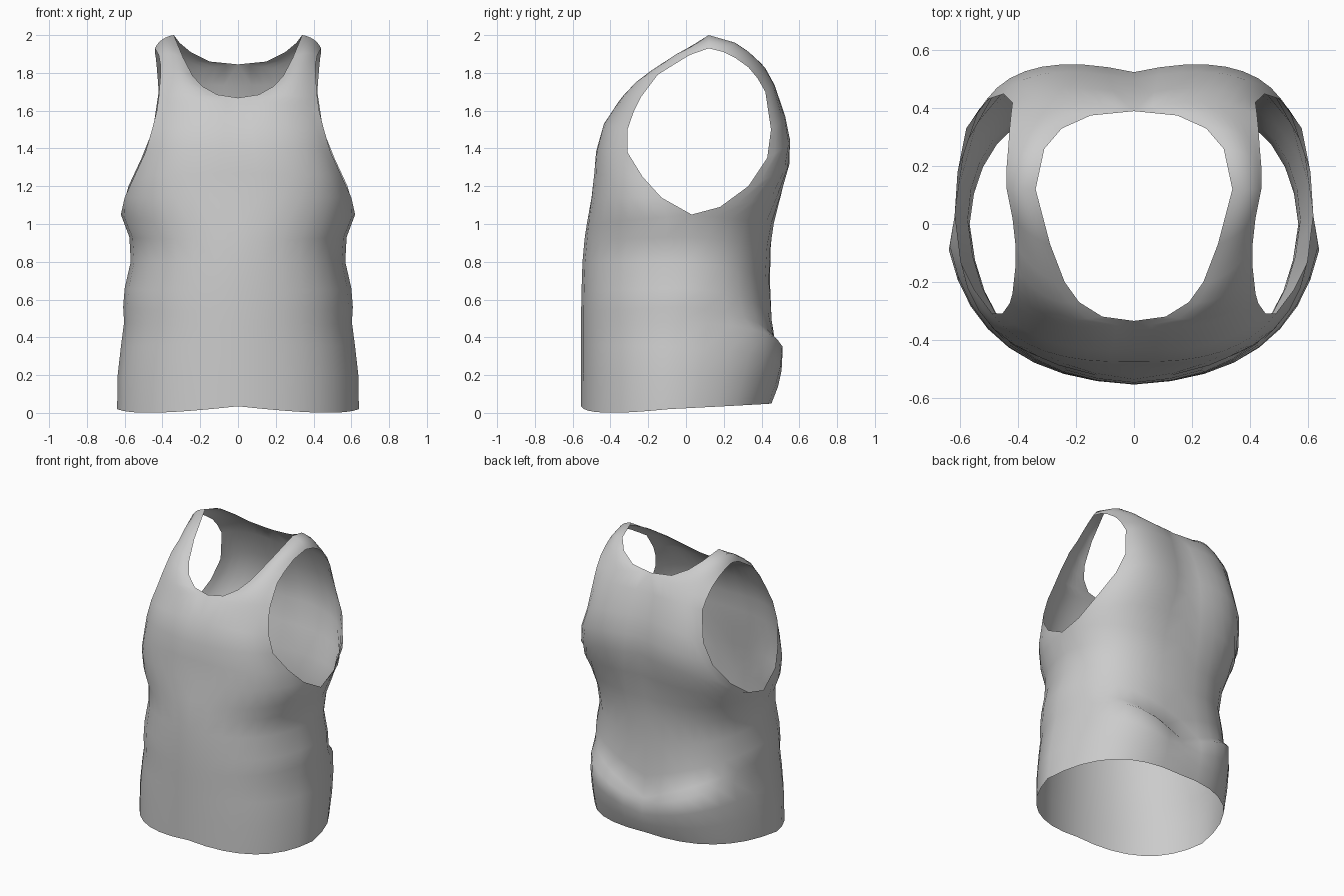
import bpy, bmesh
from mathutils import Vector

COLS = 8

# Torso rings: front z, y / side z, x / back z, y / back control x, y, z
# (rows 2-4 form the bunched V-shaped fold across the lower back)
RINGS = [
    (.035, -.555, .02, .64, .05, .45, .58, .50, .05),
    (.20, -.555, .20, .637, .12, .475, .57, .57, .20),
    (.36, -.555, .35, .62, .19, .485, .56, .62, .33),
    (.46, -.555, .48, .603, .26, .485, .54, .64, .47),
    (.54, -.555, .56, .608, .30, .47, .54, .53, .53),
    (.65, -.553, .66, .60, .45, .455, .56, .48, .63),
    (.80, -.548, .80, .568, .68, .445, .54, .45, .75),
    (.92, -.537, .93, .575, .86, .447, .56, .47, .90),
]

# Upper rows: centre/neckline point, bulge control, armhole point
FRONT = [
    ((0, -.525, 1.0), (.59, -.52, 1.0), (.62, .03, 1.05)),
    ((0, -.50, 1.14), (.53, -.52, 1.14), (.60, -.13, 1.14)),
    ((0, -.485, 1.27), (.46, -.505, 1.26), (.55, -.23, 1.25)),
    ((0, -.475, 1.38), (.36, -.49, 1.40), (.49, -.31, 1.38)),
    ((0, -.43, 1.53), (.30, -.46, 1.53), (.455, -.31, 1.50)),
    ((0, -.335, 1.668), (.25, -.40, 1.63), (.43, -.275, 1.60)),
    ((.11, -.32, 1.685), (.30, -.36, 1.68), (.42, -.24, 1.67)),
    ((.19, -.27, 1.73), (.31, -.29, 1.76), (.41, -.15, 1.79)),
    ((.24, -.20, 1.785), (.33, -.20, 1.83), (.41, -.07, 1.84)),
    ((.29, -.07, 1.88), (.36, -.05, 1.92), (.42, .02, 1.895)),
    ((.34, .12, 2.0), (.41, .12, 1.99), (.44, .12, 1.93)),
]
BACK = [
    ((0, .46, 1.0), (.58, .51, 1.0), (.62, .03, 1.05)),
    ((0, .495, 1.17), (.54, .565, 1.15), (.61, .18, 1.09)),
    ((0, .525, 1.33), (.42, .615, 1.31), (.58, .33, 1.20)),
    ((0, .525, 1.45), (.38, .61, 1.45), (.51, .43, 1.35)),
    ((0, .50, 1.58), (.35, .57, 1.58), (.45, .45, 1.50)),
    ((0, .45, 1.73), (.30, .50, 1.75), (.42, .42, 1.70)),
    ((0, .39, 1.845), (.25, .46, 1.82), (.425, .38, 1.77)),
    ((.15, .375, 1.86), (.30, .41, 1.87), (.43, .33, 1.83)),
    ((.25, .33, 1.91), (.36, .34, 1.92), (.435, .26, 1.88)),
    ((.31, .26, 1.96), (.39, .26, 1.96), (.44, .20, 1.91)),
    FRONT[-1],
]


def bezier(row, t):
    a, c, b = (Vector(p) for p in row)
    return a * (1 - t) ** 2 + c * 2 * t * (1 - t) + b * t * t


def loft(bm, rows, flip):
    """Skin a stack of curved rows into a quad sheet."""
    grid = [[bm.verts.new(bezier(r, k / COLS)) for k in range(COLS + 1)] for r in rows]
    for lo, hi in zip(grid, grid[1:]):
        for k in range(COLS):
            quad = [lo[k], lo[k + 1], hi[k + 1], hi[k]]
            bm.faces.new(quad[::-1] if flip else quad)


# Lower torso rows for the front and back halves; the side seam drifts forward to the hem
front_low, back_low = [], []
for i, (zf, yf, zs, xs, zb, yb, cx, cy, cz) in enumerate(RINGS):
    f = i / len(RINGS)
    side = (xs, -.09 + .12 * f, zs)
    dip = -.025 if i == 0 else zf
    front_low.append(((0, yf, zf), (xs * (.85 + .1 * f), yf * .96, dip), side))
    back_low.append(((0, yb, zb), (cx, cy, cz), side))

# Right half of the vest: front and back sheets joined at side seam and shoulder
bm = bmesh.new()
loft(bm, front_low + FRONT, False)
loft(bm, back_low + BACK, True)
bmesh.ops.remove_doubles(bm, verts=bm.verts, dist=0.0005)
mesh = bpy.data.meshes.new("tank_top")
bm.to_mesh(mesh)
bm.free()
vest = bpy.data.objects.new("tank_top", mesh)
bpy.context.collection.objects.link(vest)

# Left half by mirroring
mirror = vest.modifiers.new("mirror", 'MIRROR')
mirror.use_clip = True
mirror.merge_threshold = 0.001

for poly in mesh.polygons:
    poly.use_smooth = True
